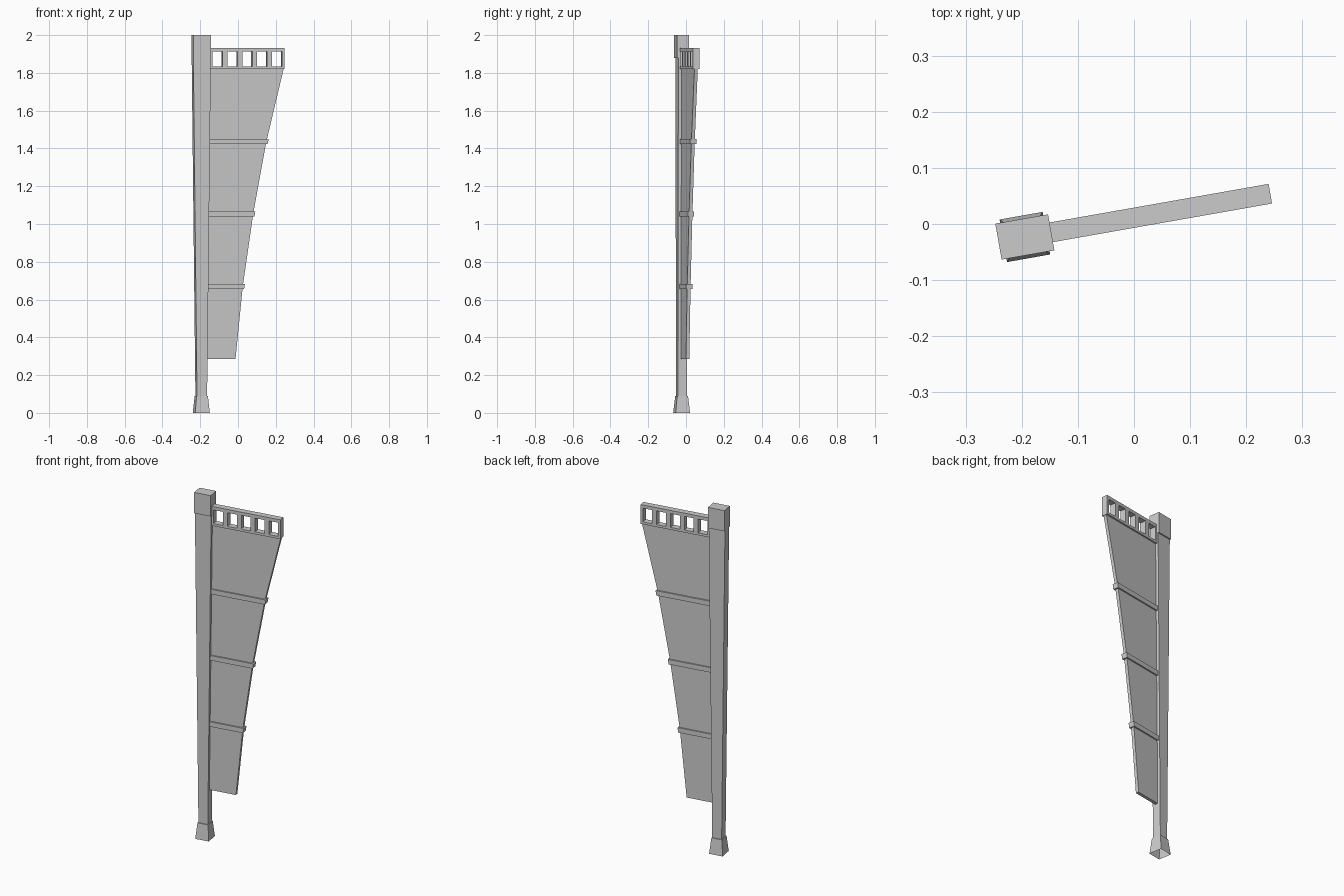
import bpy, bmesh, math

if "Cube" in bpy.data.objects:
    bpy.data.objects.remove(bpy.data.objects["Cube"])

TURN = math.radians(10)     # the whole model is turned about z
PU, V = -0.1956, 0.011      # post axis along the panel, mid plane depth


def finish(name, bm):
    bmesh.ops.recalc_face_normals(bm, faces=bm.faces[:])
    me = bpy.data.meshes.new(name)
    bm.to_mesh(me)
    bm.free()
    ob = bpy.data.objects.new(name, me)
    ob.rotation_euler.z = TURN
    bpy.context.collection.objects.link(ob)
    return ob


def tapered_box(name, z0, size0, z1, size1, open_bottom=False):
    """Box centred on the post axis with different bottom and top sizes."""
    bm = bmesh.new()
    bmesh.ops.create_cube(bm, size=1)
    bm.faces.ensure_lookup_table()
    for v in bm.verts:
        w, d = size1 if v.co.z > 0 else size0
        v.co = (PU + v.co.x * w, V + v.co.y * d, z1 if v.co.z > 0 else z0)
    ob_faces = [f for f in bm.faces if all(v.co.z == z0 for v in f.verts)]
    if open_bottom:
        bmesh.ops.delete(bm, geom=ob_faces, context='FACES_ONLY')
    return finish(name, bm)


def slab(name, outline, thick):
    """Flat outline in the panel plane, extruded through its thickness."""
    bm = bmesh.new()
    f = bm.faces.new([bm.verts.new((u, V - thick / 2, z)) for u, z in outline])
    ext = bmesh.ops.extrude_face_region(bm, geom=[f])['geom']
    for v in ext:
        if isinstance(v, bmesh.types.BMVert):
            v.co.y += thick
    return finish(name, bm)


# Post with foot and cap
tapered_box("post", 0.08, (0.054, 0.049), 1.885, (0.094, 0.052))
tapered_box("foot", 0.0, (0.078, 0.077), 0.09, (0.061, 0.058), open_bottom=True)
tapered_box("cap", 1.88, (0.0955, 0.065), 2.0, (0.0955, 0.065))

# Panel with a gently curved outer edge
edge = [(-0.013, 0.285), (0.026, 0.669), (0.082, 1.053), (0.153, 1.437), (0.246, 1.822)]


def post_side(z):
    return PU + 0.025 + 0.02 * z / 1.885


slab("panel", [(post_side(0.285), 0.285)] + edge + [(post_side(1.822), 1.822)], 0.018)

# Ribs across the panel, poking past its outer edge
for i, (u, z) in enumerate(edge[1:-1], 1):
    h, slope = 0.014, 0.0025
    slab(f"rib_{i}", [(post_side(z), z - h), (u + 0.008 - slope, z - h),
                      (u + 0.008 + slope, z + h), (post_side(z), z + h)], 0.034)

# Top rail with five square openings: a grid with missing cells, thickened
us = [-0.152]
for c in (-0.111, -0.031, 0.049, 0.129, 0.209):
    us += [c - 0.027, c + 0.027]
us.append(0.2486)
zs = [1.82, 1.834, 1.913, 1.932]
bm = bmesh.new()
grid = [[bm.verts.new((u, V, z)) for z in zs] for u in us]
for i in range(len(us) - 1):
    for j in range(3):
        if not (j == 1 and i % 2 == 1):
            bm.faces.new((grid[i][j], grid[i + 1][j], grid[i + 1][j + 1], grid[i][j + 1]))
rail = finish("top_rail", bm)
mod = rail.modifiers.new("thickness", 'SOLIDIFY')
mod.thickness = 0.0355
mod.offset = 0
